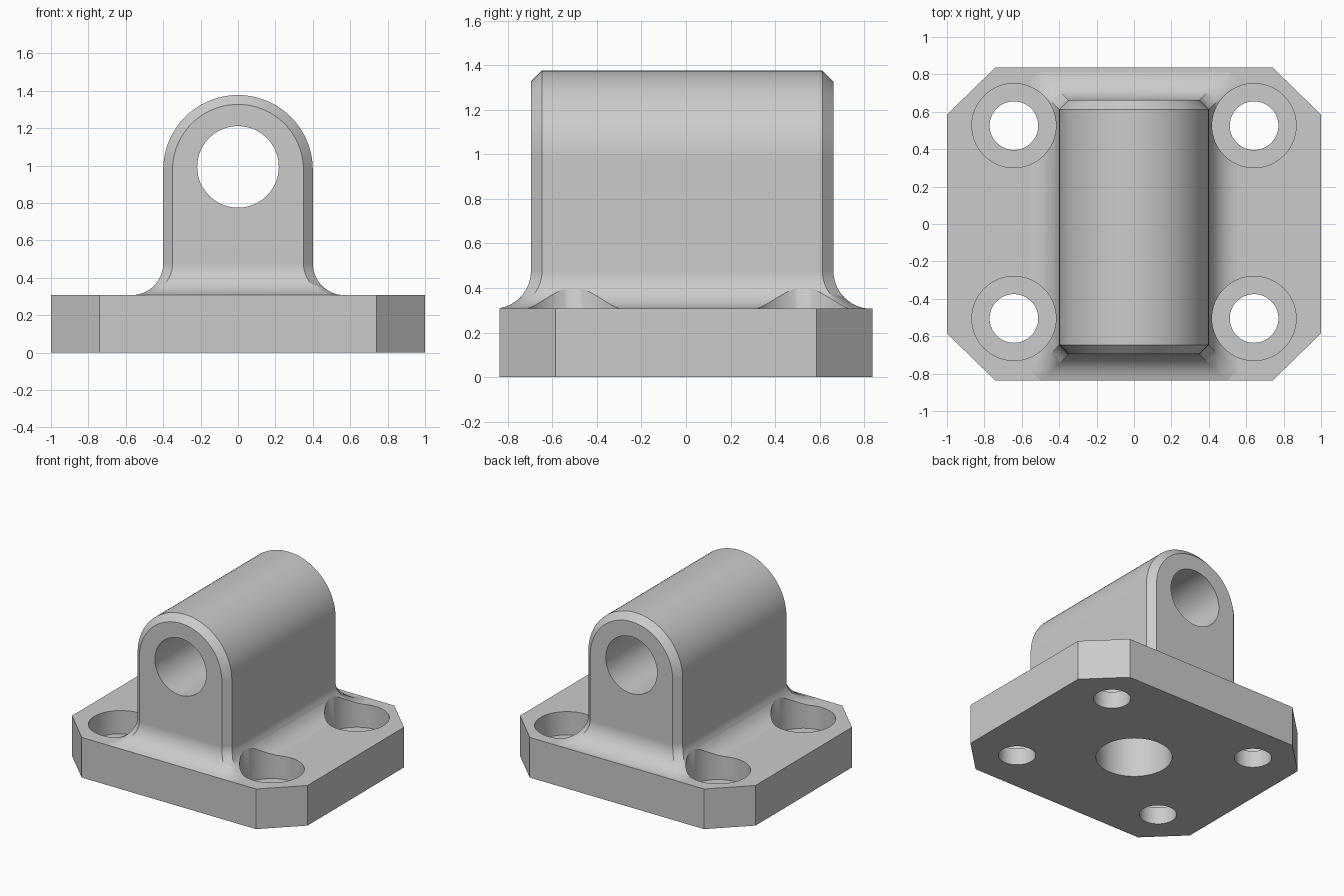
import bpy, bmesh, math

if "Cube" in bpy.data.objects:
    bpy.data.objects.remove(bpy.data.objects["Cube"], do_unlink=True)

PLATE_TOP = 0.308
FILLET = 0.17
SPRING = FILLET + PLATE_TOP - 0.001     # height where the lug walls turn vertical
HALF, CHAMFER = 0.4, 0.05
FRONT, BACK = -0.696, 0.662
ARCH_Z = 0.977

grey = bpy.data.materials.new("light grey metal")
grey.use_nodes = True
grey.diffuse_color = (0.6, 0.6, 0.6, 1)
grey.node_tree.nodes["Principled BSDF"].inputs["Base Color"].default_value = (0.6, 0.6, 0.6, 1)


def finish(bm, name):
    bmesh.ops.recalc_face_normals(bm, faces=bm.faces)
    mesh = bpy.data.meshes.new(name)
    bm.to_mesh(mesh)
    bm.free()
    mesh.materials.append(grey)
    obj = bpy.data.objects.new(name, mesh)
    bpy.context.collection.objects.link(obj)
    return obj


def loft(bm, rings, closed=True):
    """Bridge point rings with quads and return the vertex rings."""
    rows = [[bm.verts.new(p) for p in ring] for ring in rings]
    n = len(rows[0])
    for a, b in zip(rows, rows[1:]):
        for i in range(n if closed else n - 1):
            j = (i + 1) % n
            bm.faces.new((a[i], a[j], b[j], b[i]))
    return rows


def octagon(x, y0, y1, cx, cy, z):
    return [(-x + cx, y0, z), (x - cx, y0, z), (x, y0 + cy, z), (x, y1 - cy, z),
            (x - cx, y1, z), (-x + cx, y1, z), (-x, y1 - cy, z), (-x, y0 + cy, z)]


def apply_boolean(target, other, operation):
    mod = target.modifiers.new("cut", 'BOOLEAN')
    mod.object, mod.operation, mod.solver = other, operation, 'EXACT'
    bpy.ops.object.select_all(action='DESELECT')
    bpy.context.view_layer.objects.active = target
    target.select_set(True)
    bpy.ops.object.modifier_apply(modifier=mod.name)
    bpy.data.objects.remove(other, do_unlink=True)


def drill(target, x, y, z0, z1, radius):
    bpy.ops.mesh.primitive_cylinder_add(vertices=64, radius=radius, depth=z1 - z0,
                                        location=(x, y, (z0 + z1) / 2))
    apply_boolean(target, bpy.context.object, 'DIFFERENCE')


# Base plate with clipped corners
bm = bmesh.new()
rows = loft(bm, [octagon(1, -0.838, 0.838, 0.26, 0.253, z) for z in (0, PLATE_TOP)])
for row in rows:
    bm.faces.new(row)
bracket = finish(bm, "mounting_bracket")


# Arched lug with chamfered ends
def arch(y, inset):
    r = HALF - inset
    pts = [(r, y, SPRING)]
    steps = 48
    for i in range(steps + 1):
        a = math.pi * i / steps
        pts.append((r * math.cos(a), y, ARCH_Z + r * math.sin(a)))
    return pts + [(-r, y, SPRING)]


bm = bmesh.new()
rows = loft(bm, [arch(FRONT, CHAMFER), arch(FRONT + CHAMFER, 0),
                 arch(BACK - CHAMFER, 0), arch(BACK, CHAMFER)], closed=False)
bm.faces.new(rows[0])
bm.faces.new(rows[-1])

# Concave fillet skirt that flares from the lug to the plate
skirt = []
for i in range(15):
    a = math.pi / 2 * i / 14
    d = FILLET * (1 - math.cos(a))
    skirt.append(octagon(HALF + d, max(FRONT - d, -0.837), min(BACK + d, 0.837),
                         CHAMFER, CHAMFER, SPRING - FILLET * math.sin(a)))
skirt.append([(x, y, 0.2) for x, y, z in skirt[-1]])
rows = loft(bm, skirt)
bm.faces.new(rows[-1])
bmesh.ops.remove_doubles(bm, verts=bm.verts, dist=0.0001)
apply_boolean(bracket, finish(bm, "lug"), 'UNION')

# Cross bore through the lug
bpy.ops.mesh.primitive_cylinder_add(vertices=96, radius=0.218, depth=3,
                                    location=(0, 0, 0.993), rotation=(math.pi / 2, 0, 0))
apply_boolean(bracket, bpy.context.object, 'DIFFERENCE')

# Counterbored bolt holes
for x in (-0.642, 0.642):
    for y in (-0.505, 0.526):
        drill(bracket, x, y, 0.13, 0.8, 0.225)
        drill(bracket, x, y, -0.2, 0.5, 0.13)

# Blind centre socket underneath
drill(bracket, 0, 0, -0.2, 0.5, 0.266)

# Single finish, with crisp machined edges
bracket.data.materials.clear()
bracket.data.materials.append(grey)
bracket.data.polygons.foreach_set("material_index", [0] * len(bracket.data.polygons))
bpy.ops.object.select_all(action='DESELECT')
bpy.context.view_layer.objects.active = bracket
bracket.select_set(True)
bpy.ops.object.shade_smooth_by_angle(angle=math.radians(30))
weighted = bracket.modifiers.new("clean shading", 'WEIGHTED_NORMAL')
weighted.keep_sharp = True
